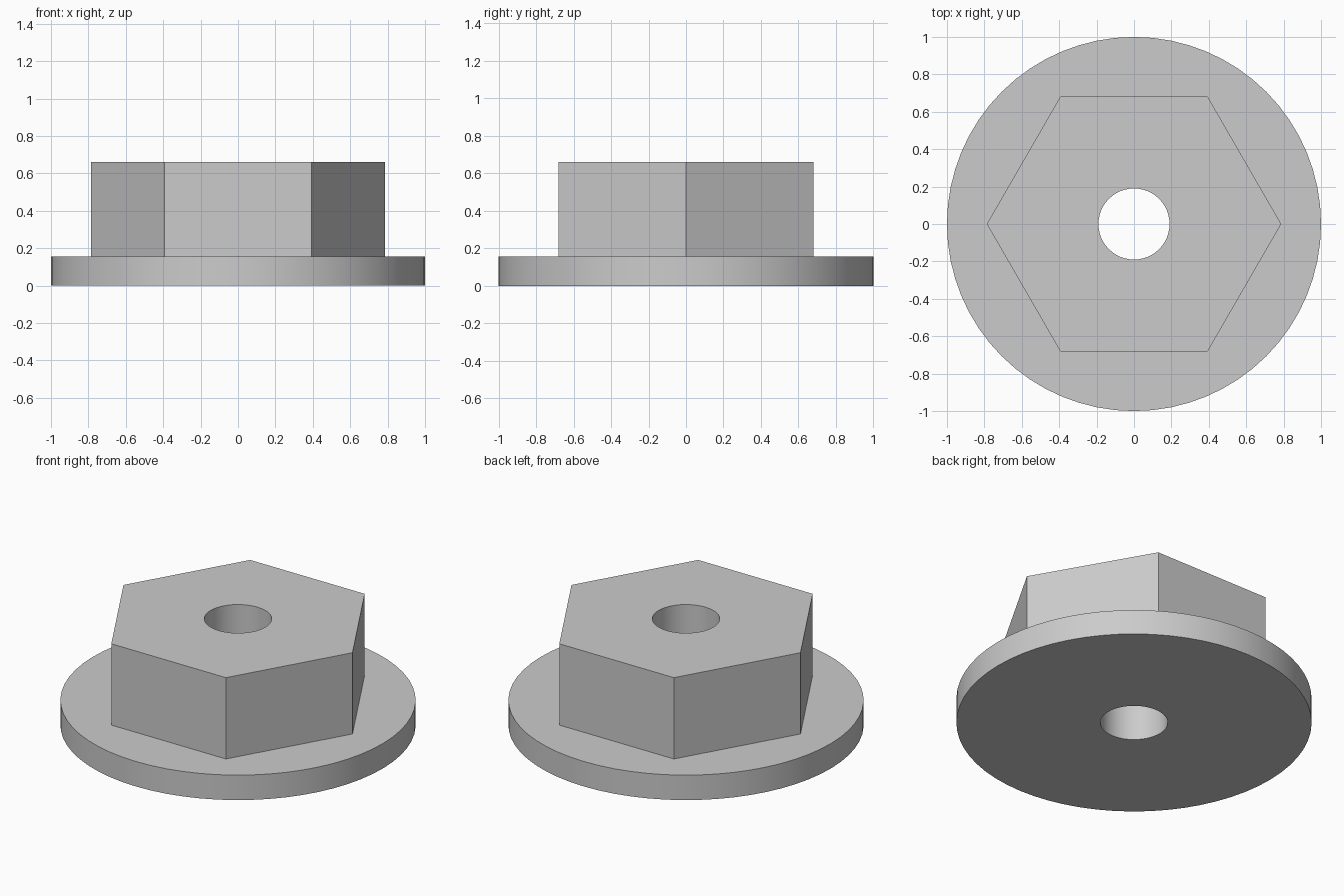
import bpy
import math

FLANGE_RADIUS, FLANGE_HEIGHT = 1.0, 0.155
HEX_RADIUS, TOTAL_HEIGHT = 0.787, 0.66
BORE_RADIUS = 0.19

cube = bpy.data.objects.get("Cube")
if cube:
    bpy.data.objects.remove(cube, do_unlink=True)

steel = bpy.data.materials.new("light_grey_steel")
steel.use_nodes = True
grey = (0.6, 0.6, 0.6, 1)
steel.diffuse_color = grey
steel.node_tree.nodes["Principled BSDF"].inputs["Base Color"].default_value = grey


def prism(name, sides, radius, bottom, top, turn=0):
    bpy.ops.mesh.primitive_cylinder_add(
        vertices=sides, radius=radius, depth=top - bottom,
        location=(0, 0, (bottom + top) / 2), rotation=(0, 0, turn))
    obj = bpy.context.object
    obj.name = name
    obj.data.materials.append(steel)
    bpy.ops.object.transform_apply(location=True, rotation=True, scale=True)
    return obj


def combine(target, other, operation):
    mod = target.modifiers.new(operation.lower(), "BOOLEAN")
    mod.operation = operation
    mod.solver = "EXACT"
    mod.object = other
    bpy.ops.object.select_all(action="DESELECT")
    target.select_set(True)
    bpy.context.view_layer.objects.active = target
    bpy.ops.object.modifier_apply(modifier=mod.name)
    bpy.data.objects.remove(other, do_unlink=True)


# Round flange with the hexagonal head rooted in it, corners on the x axis
nut = prism("flanged_nut", 64, FLANGE_RADIUS, 0, FLANGE_HEIGHT)
head = prism("hex_head", 6, HEX_RADIUS, FLANGE_HEIGHT / 2, TOTAL_HEIGHT, math.pi / 6)
combine(nut, head, "UNION")

# Through bore
bore = prism("bore_cutter", 48, BORE_RADIUS, -0.2, TOTAL_HEIGHT + 0.2)
combine(nut, bore, "DIFFERENCE")

# Smooth round walls, crisp edges
bpy.ops.object.shade_smooth_by_angle(angle=math.radians(30))
